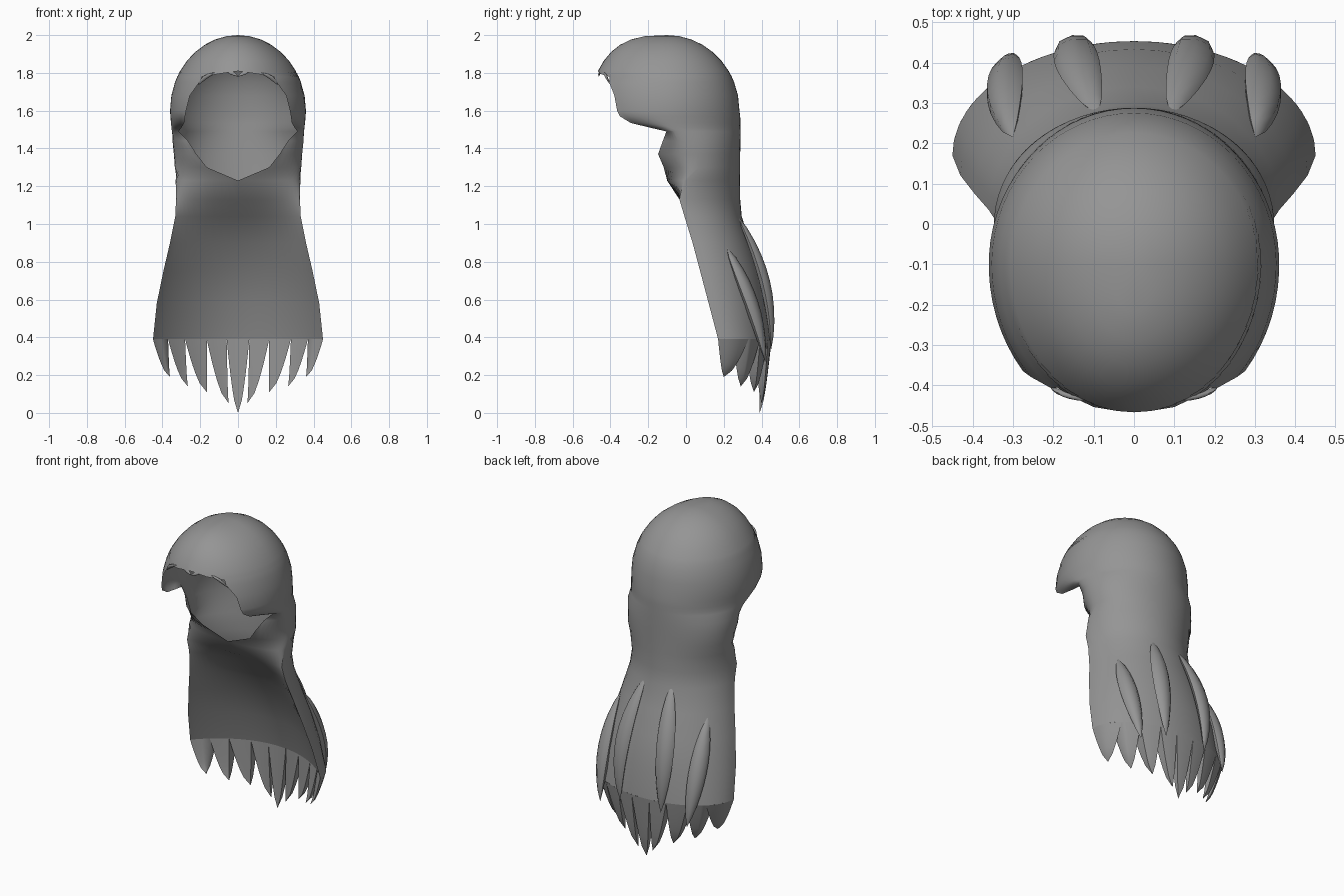
import bpy
import bmesh
from math import sin, cos, pi, asin, sqrt, radians
from mathutils import Vector

cube = bpy.data.objects.get("Cube")
if cube:
    bpy.data.objects.remove(cube, do_unlink=True)

hair = bpy.data.materials.new("hair grey")
hair.use_nodes = True
COLOUR = (0.3, 0.3, 0.3, 1)
hair.diffuse_color = COLOUR
hair.node_tree.nodes["Principled BSDF"].inputs["Base Color"].default_value = COLOUR


def finish(bm, name, angle=50):
    """Turn a bmesh into a named, smooth shaded object."""
    bmesh.ops.remove_doubles(bm, verts=bm.verts, dist=0.0005)
    bmesh.ops.recalc_face_normals(bm, faces=bm.faces)
    mesh = bpy.data.meshes.new(name)
    bm.to_mesh(mesh)
    bm.free()
    obj = bpy.data.objects.new(name, mesh)
    bpy.context.collection.objects.link(obj)
    mesh.materials.append(hair)
    bpy.ops.object.select_all(action='DESELECT')
    obj.select_set(True)
    bpy.context.view_layer.objects.active = obj
    bpy.ops.object.shade_smooth_by_angle(angle=radians(angle))
    return obj


def loft(bm, rings, closed=False):
    """Bridge rows of points with quads."""
    rows = [[bm.verts.new(p) for p in ring] for ring in rings]
    for lower, upper in zip(rows, rows[1:]):
        count = len(lower)
        for i in range(count if closed else count - 1):
            j = (i + 1) % count
            bm.faces.new((lower[i], lower[j], upper[j], upper[i]))


def ring_point(t, z, half, front, mid, back):
    """Point on a cross-section; t = 0 is the front centre, pi the back."""
    c = cos(t)
    if c < 0:
        y = mid + (mid - back) * c
    elif front > mid:
        # Hollow front with a broad lip at each side
        y = mid + (front - mid) * c ** 1.8
    else:
        y = mid + (front - mid) * c
    return Vector((half * sin(t), y, z))


def crown_section(z):
    """Section of the rounded crown, fuller towards the forehead."""
    r = sqrt(max(0, 1 - ((z - 1.6) / .4) ** 2))
    return z, .36 * r, -.1 - .41 * r ** .7, -.1, -.1 + .383 * r


# Crown sections, then the fringe with half the width of the face opening
STEPS = 6
rows = [(crown_section(1.6 + .4 * cos(k * .17)), 0) for k in range(STEPS + 1)]
for z, gap in ((1.795, .1), (1.78, .19), (1.75, .205), (1.68, .255), (1.6, .275)):
    rows.append((crown_section(z), gap))

# Jaw and neck sections: height, half width, front y, widest y, back y, opening
NECK = [
    (1.57, .358, -.5, -.1, .287, .28),
    (1.535, .355, -.43, -.09, .288, .285),
    (1.51, .352, -.29, -.08, .288, .3),
    (1.49, .35, -.16, -.06, .288, .315),
    (1.44, .347, -.19, 0, .288, .265),
    (1.37, .34, -.2, .02, .287, .22),
    (1.3, .335, -.14, .03, .286, .165),
    (1.23, .33, -.1, 0, .286, 0),
]
rows += [(section[:5], section[5]) for section in NECK]

# Hollow fall of hair below the neck
FALL = [
    (1.13, .328, -.035, -.035, .287),
    (1.04, .332, .07, -.008, .295),
    (.9, .36, .17, .035, .34),
    (.75, .395, .26, .075, .39),
    (.58, .43, .335, .12, .433),
    (.39, .45, .39, .17, .453),
]
rows += [(section, 0) for section in FALL]

SEGMENTS = 48
rings = []
for section, gap in rows:
    start = asin(gap / section[1]) if gap else 0
    span = 2 * (pi - start)
    rings.append([ring_point(start + span * i / SEGMENTS, *section)
                  for i in range(SEGMENTS + 1)])
bm = bmesh.new()
loft(bm, rings)
finish(bm, "hair_shell", 60)

# Row of pointed ends along the hem, mirrored about the centre
hem = FALL[-1]
VALLEYS = (.06, .165, .28, .37, .45)
TIPS = ((.05, .4, .05), (.165, .36, .11), (.265, .29, .14), (.36, .2, .19))


def hem_tip(name, inner_x, outer_x, tip):
    begin, end = (asin(x / hem[1]) for x in (inner_x, outer_x))
    angles = [begin + (end - begin) * i / 4 for i in range(5)]
    outer = [ring_point(pi - t, *hem) for t in angles]
    inner = [ring_point(t, *hem) for t in reversed(angles)]
    tip = Vector(tip)
    rings = []
    for k in range(STEPS + 1):
        s = k / STEPS
        scale = (1 - s) ** 0.62
        ring = []
        for p in outer + inner:
            q = tip.lerp(p, scale)
            q.z = hem[0] + (tip.z - hem[0]) * s
            ring.append(q)
        rings.append(ring)
    bm = bmesh.new()
    loft(bm, rings, True)
    finish(bm, name)


hem_tip("hem_tip_centre", -VALLEYS[0], VALLEYS[0], (0, .39, 0))
for side, label in ((1, "left"), (-1, "right")):
    for i, (x, y, z) in enumerate(TIPS):
        hem_tip(f"hem_tip_{label}_{i + 1}", side * VALLEYS[i],
                side * VALLEYS[i + 1], (side * x, y, z))


def lock(name, side, path, width, depth, steps=10):
    """Flattened, tapered lock along a curve through three points."""
    root, middle, tip = (Vector((side * x, y, z)) for x, y, z in path)
    control = middle * 2 - (root + tip) / 2
    rings = []
    for k in range(steps + 1):
        s = k / steps
        centre = root.lerp(control, s).lerp(control.lerp(tip, s), s)
        out = Vector((centre.x / 2, centre.y - 0.08, 0)).normalized()
        along = Vector((-out.y, out.x, 0))
        size = sin(pi * s ** 0.9) ** 0.75 if 0 < s < 1 else 0
        rings.append([centre + along * cos(j * pi / 4) * width * size
                      + out * sin(j * pi / 4) * depth * size for j in range(8)])
    bm = bmesh.new()
    loft(bm, rings, True)
    finish(bm, name)


# Loose locks on the back and small locks in the fringe
for side, label in ((1, "left"), (-1, "right")):
    lock(f"inner_back_lock_{label}", side,
         [(.09, .27, 1.05), (.145, .415, .7), (.14, .45, .33)], .055, .03)
    lock(f"outer_back_lock_{label}", side,
         [(.3, .215, .88), (.32, .345, .58), (.3, .42, .27)], .052, .035)
    lock(f"fringe_side_lock_{label}", side,
         [(.1, -.432, 1.805), (.16, -.425, 1.785), (.21, -.4, 1.735)], .02, .008, STEPS)
    lock(f"fringe_middle_lock_{label}", side,
         [(.06, -.445, 1.825), (.035, -.457, 1.8), (0, -.462, 1.78)], .02, .006, STEPS)
